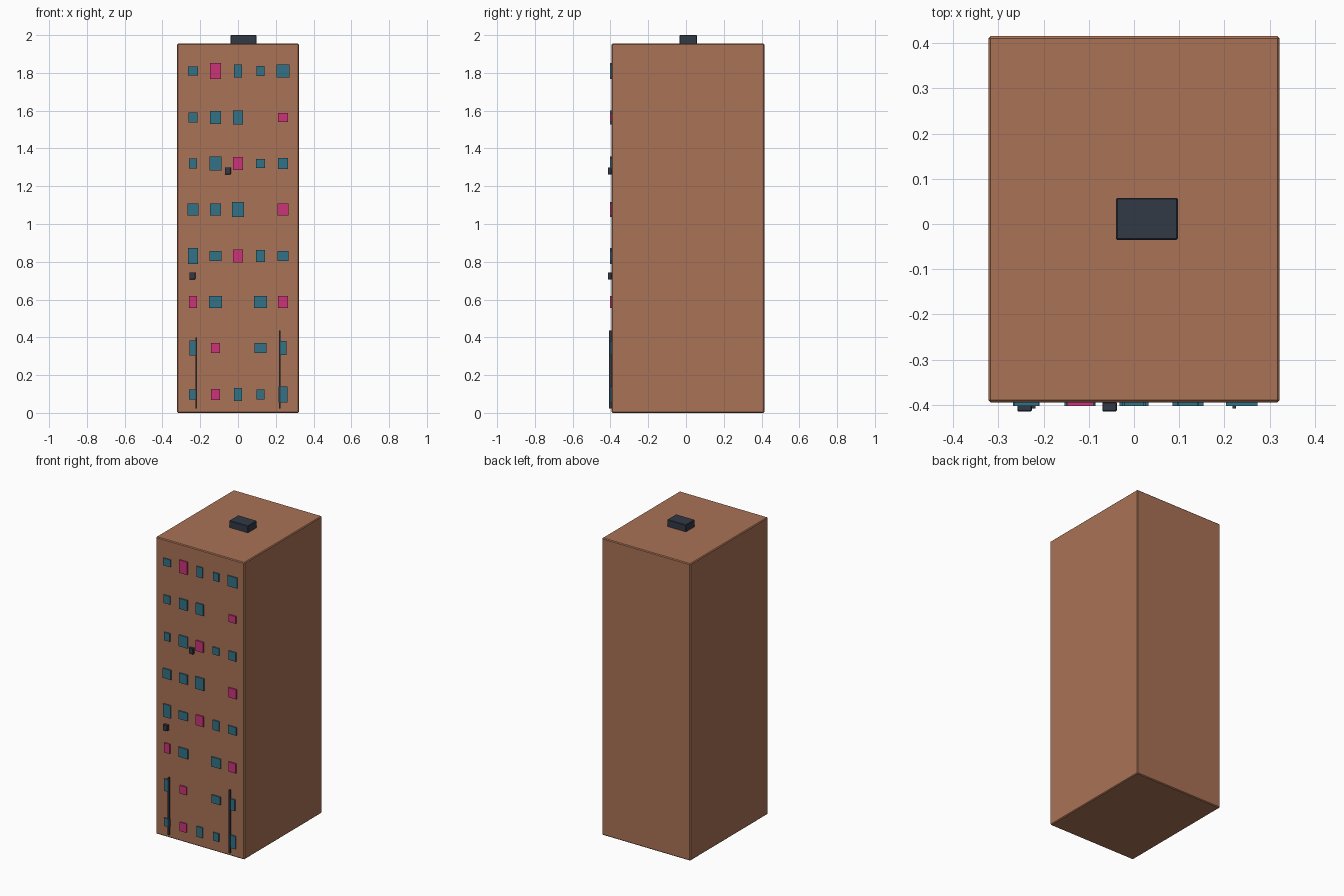
import bpy
import bmesh
from mathutils import Vector

default = bpy.data.objects.get("Cube")
if default:
    bpy.data.objects.remove(default, do_unlink=True)


def material(name, rgb):
    mat = bpy.data.materials.new(name)
    mat.use_nodes = True
    color = (*rgb, 1.0)
    mat.diffuse_color = color
    mat.node_tree.nodes["Principled BSDF"].inputs["Base Color"].default_value = color
    return mat


BRICK = material("terracotta", (0.40, 0.168, 0.093))
TEAL = material("teal glass", (0.032, 0.17, 0.24))
PINK = material("pink glass", (0.60, 0.034, 0.19))
SLATE = material("dark slate", (0.032, 0.041, 0.061))


def box(name, low, high, mat, bevel=0.0):
    """Box between two corners, with optional chamfered edges."""
    low, high = Vector(low), Vector(high)
    centre, size = (low + high) / 2, high - low
    bm = bmesh.new()
    bmesh.ops.create_cube(bm, size=1.0)
    bmesh.ops.scale(bm, vec=size, verts=bm.verts)
    if bevel:
        bmesh.ops.bevel(bm, geom=bm.edges[:], offset=bevel, segments=1,
                        affect='EDGES', profile=0.5)
    mesh = bpy.data.meshes.new(name)
    bm.to_mesh(mesh)
    bm.free()
    mesh.materials.append(mat)
    obj = bpy.data.objects.new(name, mesh)
    obj.location = centre
    bpy.context.collection.objects.link(obj)
    return obj


# Main tower and rooftop unit
WALL = -0.394
box("tower_block", (-0.322, WALL, 0), (0.322, 0.415, 1.955), BRICK, 0.005)
box("roof_unit", (-0.04, -0.035, 1.95), (0.097, 0.058, 2.0), SLATE, 0.003)

# Windows, ground floor first: width x height in small units,
# "p" marks a pink pane and "-" an empty bay
UNIT = 0.0053
FLOORS = [
    "8x10  p9x11  8x13   8x10   9x16",
    "7x15  p9x10  -      12x10  7x14",
    "p8x12 13x12  -      13x12  p10x12",
    "10x16 12x10  p10x13 9x12   11x10",
    "11x12 11x12  12x15  -      p11x12",
    "8x10  12x14  p10x13 9x9    10x11",
    "9x10  11x13  10x14  -      p10x9",
    "10x9  p11x16 8x13   8x10   13x13",
]
for floor, row in enumerate(FLOORS):
    z = 0.098 + 0.2445 * floor
    for bay, token in enumerate(row.split()):
        if token == "-":
            continue
        x = 0.119 * (bay - 2)
        w, h = (int(n) * UNIT / 2 for n in token.lstrip("p").split("x"))
        box(f"window_{floor + 1}_{bay + 1}",
            (x - w, WALL - 0.008, z - h), (x + w, WALL + 0.002, z + h),
            PINK if token.startswith("p") else TEAL)

# Wall-mounted air conditioners
for name, x, z in (("upper", -0.054, 1.281), ("lower", -0.242, 0.725)):
    box(f"air_conditioner_{name}", (x - 0.016, -0.414, z - 0.019),
        (x + 0.016, WALL, z + 0.019), SLATE, 0.002)

# Drain pipes up the front wall
for name, x, top in (("right", -0.222, 0.40), ("left", 0.222, 0.437)):
    box(f"drain_pipe_{name}", (x - 0.004, -0.408, 0.022),
        (x + 0.004, WALL, top), SLATE)
